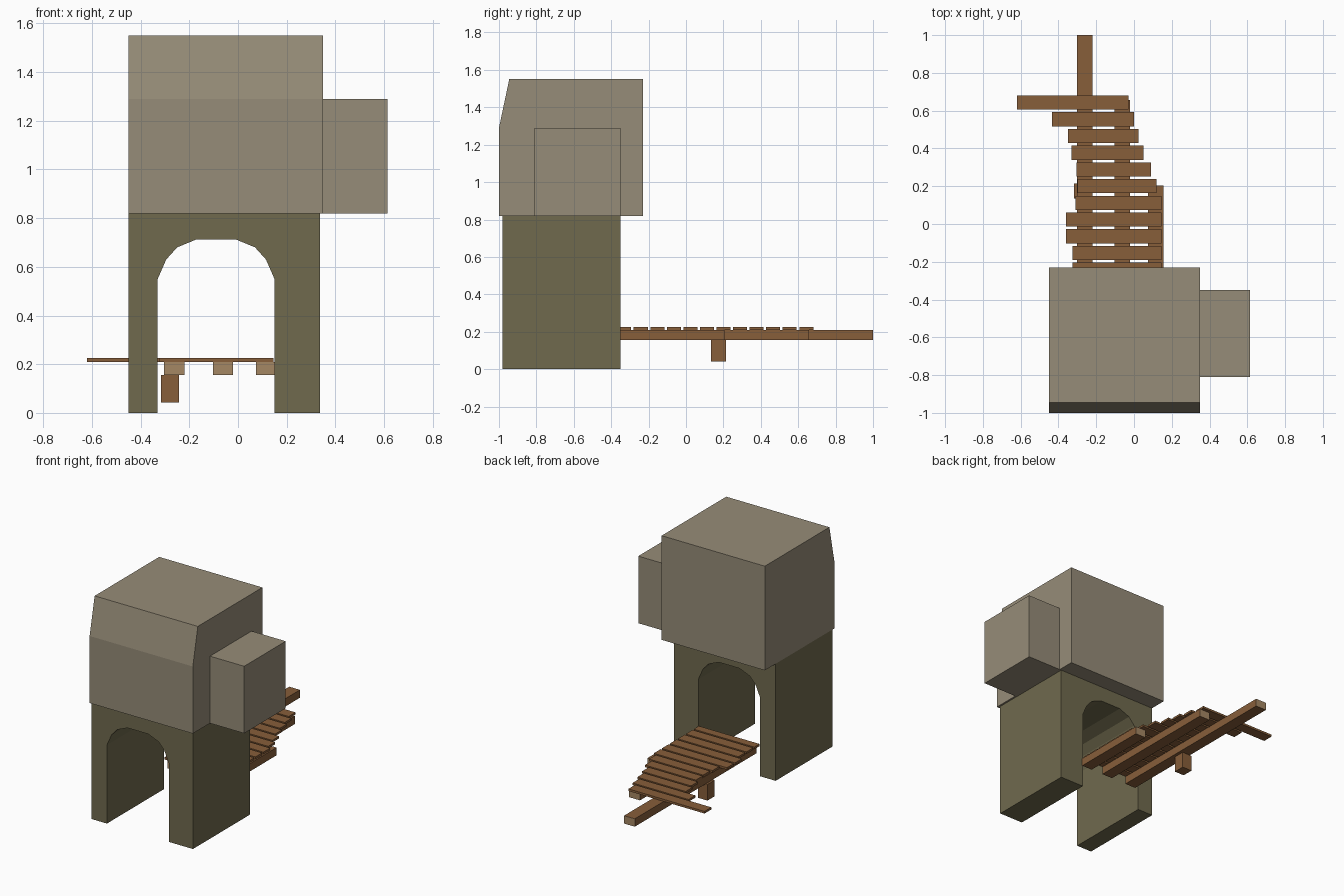
import bpy, bmesh

if "Cube" in bpy.data.objects:
    bpy.data.objects.remove(bpy.data.objects["Cube"])


def material(name, rgb):
    m = bpy.data.materials.new(name)
    m.diffuse_color = (*rgb, 1)
    m.use_nodes = True
    m.node_tree.nodes["Principled BSDF"].inputs["Base Color"].default_value = m.diffuse_color
    return m


STONE = material("pale stone", (0.305, 0.262, 0.188))
MOSS = material("mossy stone", (0.162, 0.144, 0.076))
WOOD = material("brown wood", (0.242, 0.112, 0.042))
END = material("cut wood end", (0.376, 0.242, 0.127))


def prism(name, profile, axis, lo, hi, mats):
    """Extrude a 2D profile along x (profile in y,z) or y (profile in x,z)."""
    bm = bmesh.new()
    place = (lambda p, t: (t, p[0], p[1])) if axis == 'x' else (lambda p, t: (p[0], t, p[1]))
    a = [bm.verts.new(place(p, lo)) for p in profile]
    b = [bm.verts.new(place(p, hi)) for p in profile]
    bm.faces.new(a)
    bm.faces.new(b[::-1])
    n = len(profile)
    for i in range(n):
        j = (i + 1) % n
        bm.faces.new((a[i], b[i], b[j], a[j]))
    bmesh.ops.recalc_face_normals(bm, faces=bm.faces)
    # second material goes on the faces looking along y (beam ends)
    if len(mats) > 1:
        for f in bm.faces:
            f.material_index = int(abs(f.normal.y) > 0.9)
    me = bpy.data.meshes.new(name)
    bm.to_mesh(me)
    bm.free()
    for m in mats:
        me.materials.append(m)
    ob = bpy.data.objects.new(name, me)
    bpy.context.collection.objects.link(ob)
    return ob


def box(name, x0, x1, y0, y1, z0, z1, *mats):
    return prism(name, [(x0, z0), (x1, z0), (x1, z1), (x0, z1)], 'y', y0, y1, mats)


# upper block with sloped top front, and its side annex
prism("upper_block", [(-1, .82), (-.23, .82), (-.23, 1.55), (-.945, 1.55), (-1, 1.29)],
      'x', -.45, .35, [STONE])
box("side_annex", .35, .615, -.81, -.35, .82, 1.29, STONE)

# arched base: half of the opening, mirrored about its centre
cx = -.09
half = [(.24, 0), (.24, .55), (.205, .63), (.16, .68), (.08, .713)]
arch = [(cx - x, z) for x, z in half] + [(cx + x, z) for x, z in half[::-1]]
prism("arched_base", [(-.45, 0)] + arch + [(.337, 0), (.337, .82), (-.45, .82)],
      'y', -.98, -.35, [MOSS])

# pier beams and the support post
for x0, x1, y1 in [(-.303, -.22, 1.0), (-.103, -.02, .657), (.073, .155, .205)]:
    box("pier_beam", x0, x1, -.35, y1, .155, .21, WOOD, END)
box("support_post", -.317, -.242, .135, .215, .042, .155, WOOD)

# deck planks, from the arch outwards
spans = [(-.325, .145), (-.325, .145), (-.325, .145), (-.36, .145), (-.36, .145), (-.31, .145),
         (-.30, .12), (-.305, .09), (-.33, .05), (-.35, .025), (-.435, 0), (-.62, -.03)]
for i, (x0, x1) in enumerate(spans):
    y1 = -.293 + i * .0885
    box("deck_plank", x0, x1, max(y1 - .075, -.35), y1, .21, .225, WOOD)
